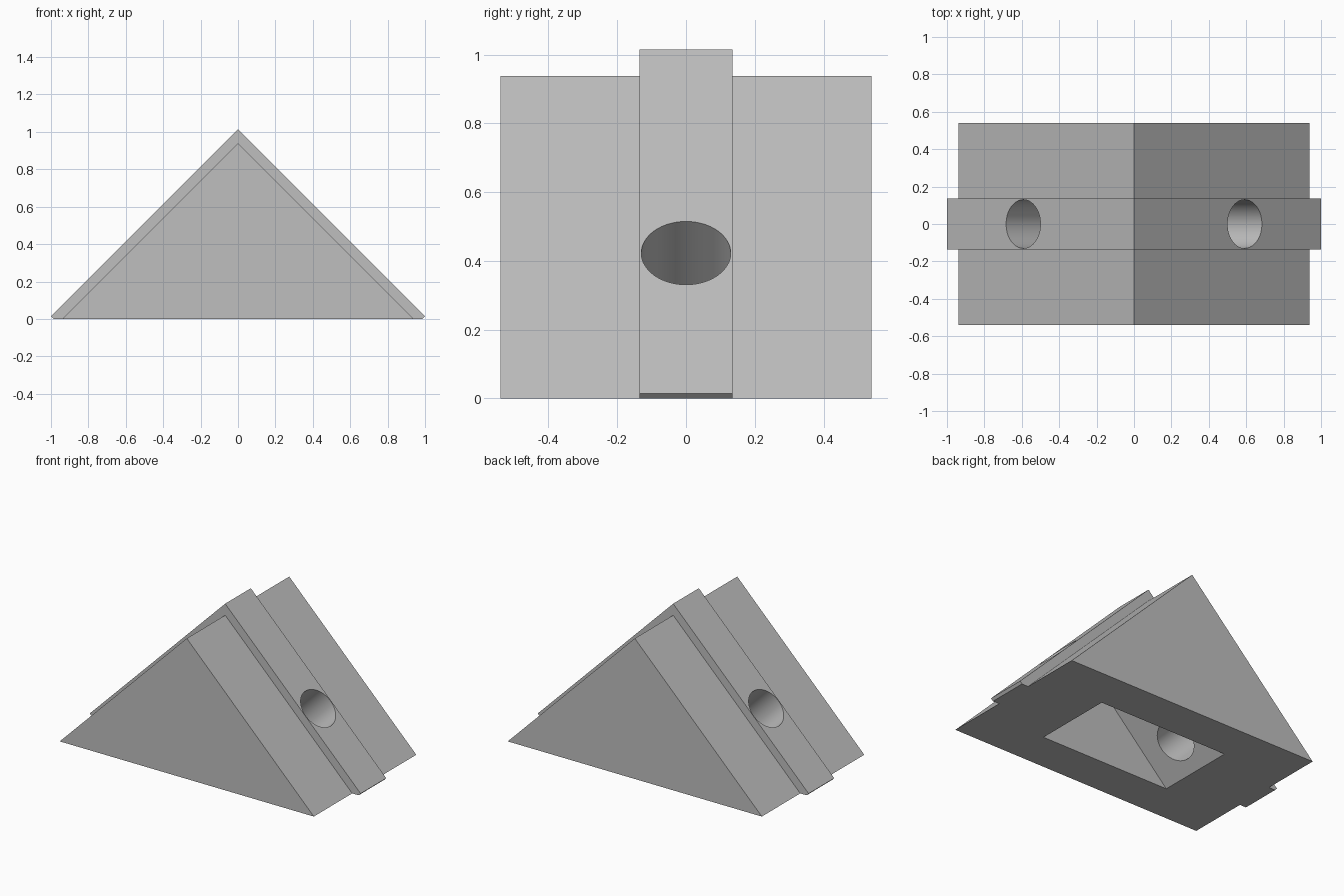
import bpy, bmesh, math
from mathutils import Matrix, Vector

old = bpy.data.objects.get("Cube")
if old:
    bpy.data.objects.remove(old, do_unlink=True)

grey = bpy.data.materials.new("plain grey")
grey.use_nodes = True
colour = (0.52, 0.52, 0.52, 1)
grey.diffuse_color = colour
grey.node_tree.nodes["Principled BSDF"].inputs["Base Color"].default_value = colour


def finish(bm, name):
    bmesh.ops.recalc_face_normals(bm, faces=bm.faces)
    mesh = bpy.data.meshes.new(name)
    bm.to_mesh(mesh)
    bm.free()
    mesh.materials.append(grey)
    obj = bpy.data.objects.new(name, mesh)
    bpy.context.collection.objects.link(obj)
    return obj


def prism(name, profile, half_depth):
    """Extrude an x-z profile along y, centred on y = 0."""
    bm = bmesh.new()
    face = bm.faces.new([bm.verts.new((x, -half_depth, z)) for x, z in profile])
    ext = bmesh.ops.extrude_face_region(bm, geom=[face])
    verts = [v for v in ext["geom"] if isinstance(v, bmesh.types.BMVert)]
    bmesh.ops.translate(bm, verts=verts, vec=(0, 2 * half_depth, 0))
    return finish(bm, name)


def bore(name, side):
    """Cylinder square to one sloping side, ending inside the cavity."""
    axis = Vector((side, 0, 1)).normalized()
    centre = Vector((side * 0.592, 0, 0.423)) - axis * 0.175
    turn = Matrix.Rotation(side * math.pi / 4, 4, "Y")
    bm = bmesh.new()
    bmesh.ops.create_cone(bm, cap_ends=True, segments=64, radius1=0.13,
                          radius2=0.13, depth=0.55,
                          matrix=Matrix.Translation(centre) @ turn)
    return finish(bm, name)


def combine(target, tool, operation):
    mod = target.modifiers.new(tool.name, "BOOLEAN")
    mod.operation = operation
    mod.solver = "EXACT"
    mod.object = tool
    bpy.context.view_layer.objects.active = target
    bpy.ops.object.modifier_apply(modifier=mod.name)
    bpy.data.objects.remove(tool, do_unlink=True)


# Wedge block with a raised band over both slopes
block = prism("wedge_block", [(-0.938, 0), (0.938, 0), (0, 0.938)], 0.54)
band = prism("raised_band", [(-0.985, 0), (0.985, 0), (1, 0.015),
                             (0, 1.015), (-1, 0.015)], 0.135)
combine(block, band, "UNION")

# Hollow open at the underside
hollow = prism("hollow", [(-0.478, 0), (-0.478, -0.1), (0.478, -0.1),
                          (0.478, 0), (0, 0.478)], 0.27)
combine(block, hollow, "DIFFERENCE")

# Round holes from each slope into the hollow
for label, side in (("left_hole", 1), ("right_hole", -1)):
    combine(block, bore(label, side), "DIFFERENCE")

# Smooth hole walls, sharp edges elsewhere
bpy.ops.object.select_all(action="DESELECT")
block.select_set(True)
bpy.context.view_layer.objects.active = block
bpy.ops.object.shade_smooth_by_angle(angle=math.radians(30))
